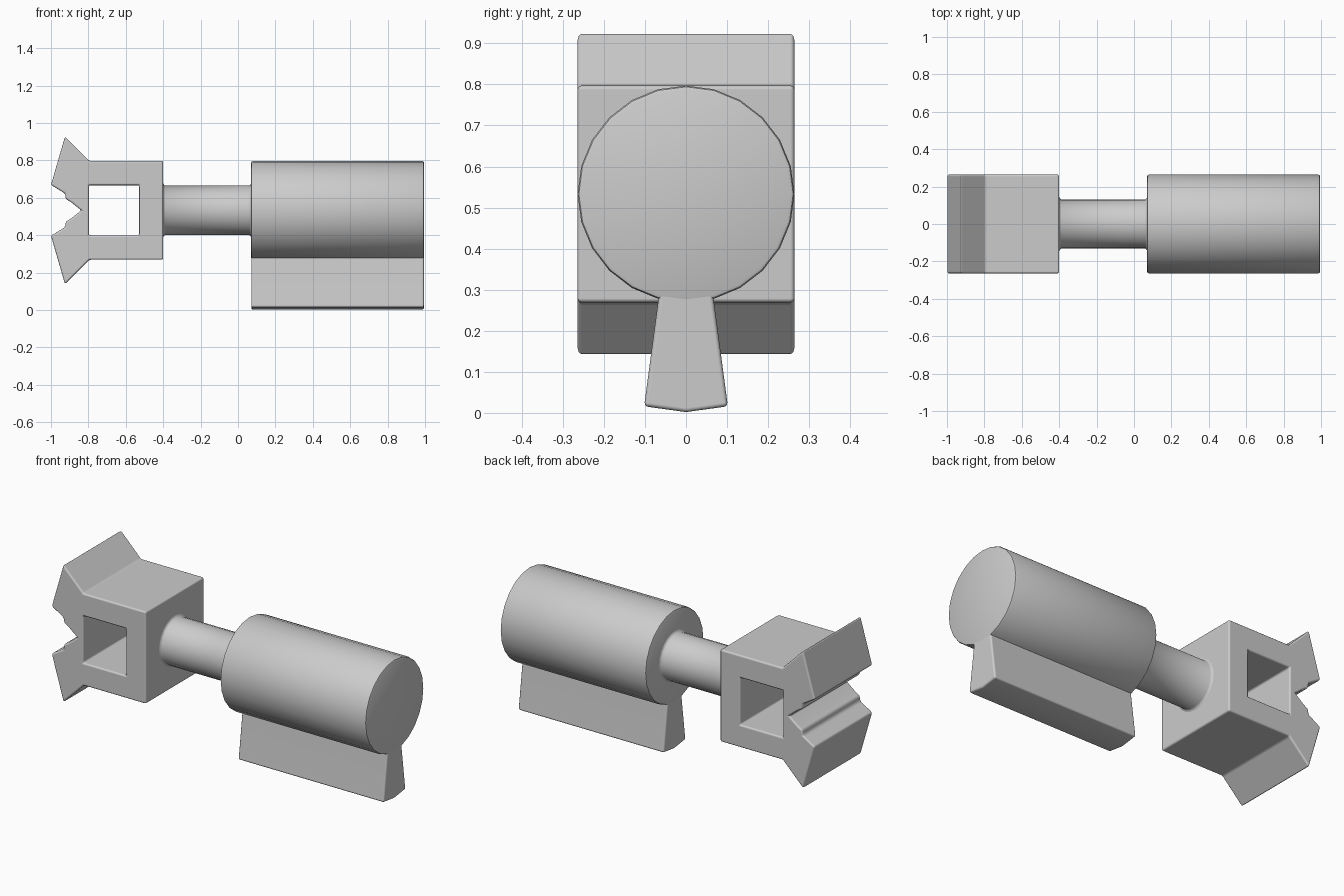
import bpy, bmesh, math
from mathutils import Vector, Matrix

cube = bpy.data.objects.get("Cube")
if cube:
    bpy.data.objects.remove(cube, do_unlink=True)

AXIS_Z = 0.533
HALF = 0.264          # half depth of the head and radius of the barrel

grey = bpy.data.materials.new("plain_grey")
grey.use_nodes = True
COLOR = (0.6, 0.6, 0.6, 1)
grey.diffuse_color = COLOR
grey.node_tree.nodes["Principled BSDF"].inputs["Base Color"].default_value = COLOR


def finish(name, bm, bevel=0.0, mirror=False):
    """Turn a bmesh into a named object on the shaft axis."""
    bmesh.ops.recalc_face_normals(bm, faces=bm.faces)
    mesh = bpy.data.meshes.new(name)
    bm.to_mesh(mesh)
    bm.free()
    mesh.materials.append(grey)
    obj = bpy.data.objects.new(name, mesh)
    obj.location.z = AXIS_Z
    bpy.context.collection.objects.link(obj)
    bpy.context.view_layer.objects.active = obj
    obj.select_set(True)
    if mirror:
        mod = obj.modifiers.new("mirror", 'MIRROR')
        mod.use_axis = (False, False, True)
    if bevel:
        mod = obj.modifiers.new("rounded_edges", 'BEVEL')
        mod.width = bevel
        mod.segments = 3
        mod.limit_method = 'ANGLE'
        mod.angle_limit = math.radians(25)
        mod.harden_normals = True
    bpy.ops.object.shade_smooth_by_angle(angle=math.radians(40))
    obj.select_set(False)
    return obj


def extrude(points, offset):
    """Extrude a closed loop of points along an offset."""
    bm = bmesh.new()
    face = bm.faces.new([bm.verts.new(p) for p in points])
    out = bmesh.ops.extrude_face_region(bm, geom=[face], use_keep_orig=True)
    moved = [v for v in out["geom"] if isinstance(v, bmesh.types.BMVert)]
    bmesh.ops.translate(bm, verts=moved, vec=offset)
    return bm


# Head: upper half of the jawed block with its square window, mirrored down
upper_half = [(-0.4, 0), (-0.4, 0.264), (-0.795, 0.264), (-0.925, 0.394),
              (-1.0, 0.136), (-0.925, 0.09), (-0.92, 0.06), (-0.89, 0.042),
              (-0.838, 0), (-0.797, 0), (-0.797, 0.134), (-0.528, 0.134), (-0.528, 0)]
bm = extrude([(x, -HALF, z) for x, z in upper_half], Vector((0, 2 * HALF, 0)))
seam = [f for f in bm.faces if all(abs(v.co.z) < 1e-5 for v in f.verts)]
bmesh.ops.delete(bm, geom=seam, context='FACES')
finish("jaw_head", bm, bevel=0.01, mirror=True)


def lathe(name, profile, steps=24):
    """Spin an (x, radius) profile about the x axis."""
    bm = bmesh.new()
    verts = [bm.verts.new((x, 0, r)) for x, r in profile]
    edges = [bm.edges.new(pair) for pair in zip(verts, verts[1:])]
    bmesh.ops.spin(bm, geom=verts + edges, cent=(0, 0, 0), axis=(1, 0, 0),
                   angle=2 * math.pi, steps=steps, use_duplicate=False)
    bmesh.ops.remove_doubles(bm, verts=bm.verts, dist=1e-5)
    return finish(name, bm)


# Neck: thin shaft with small fillets at both ends
lathe("neck", [(-0.42, 0.144), (-0.4, 0.144), (-0.397, 0.137), (-0.39, 0.132),
               (0.06, 0.132), (0.067, 0.137), (0.07, 0.144), (0.09, 0.144)])

# Barrel: large cylinder with softened rims
lathe("barrel", [(0.07, 0), (0.07, 0.254), (0.073, 0.261), (0.08, HALF),
                 (0.985, HALF), (0.992, 0.261), (0.995, 0.254), (0.995, 0)])

# Fin: flared grip under the barrel
half_fin = [(0.062, -0.2), (0.068, -0.262), (0.102, -0.517)]
section = half_fin + [(0, -0.531)] + [(-y, z) for y, z in reversed(half_fin)]
bm = extrude([(0.071, y, z) for y, z in section], Vector((0.923, 0, 0)))
finish("fin", bm, bevel=0.01)
